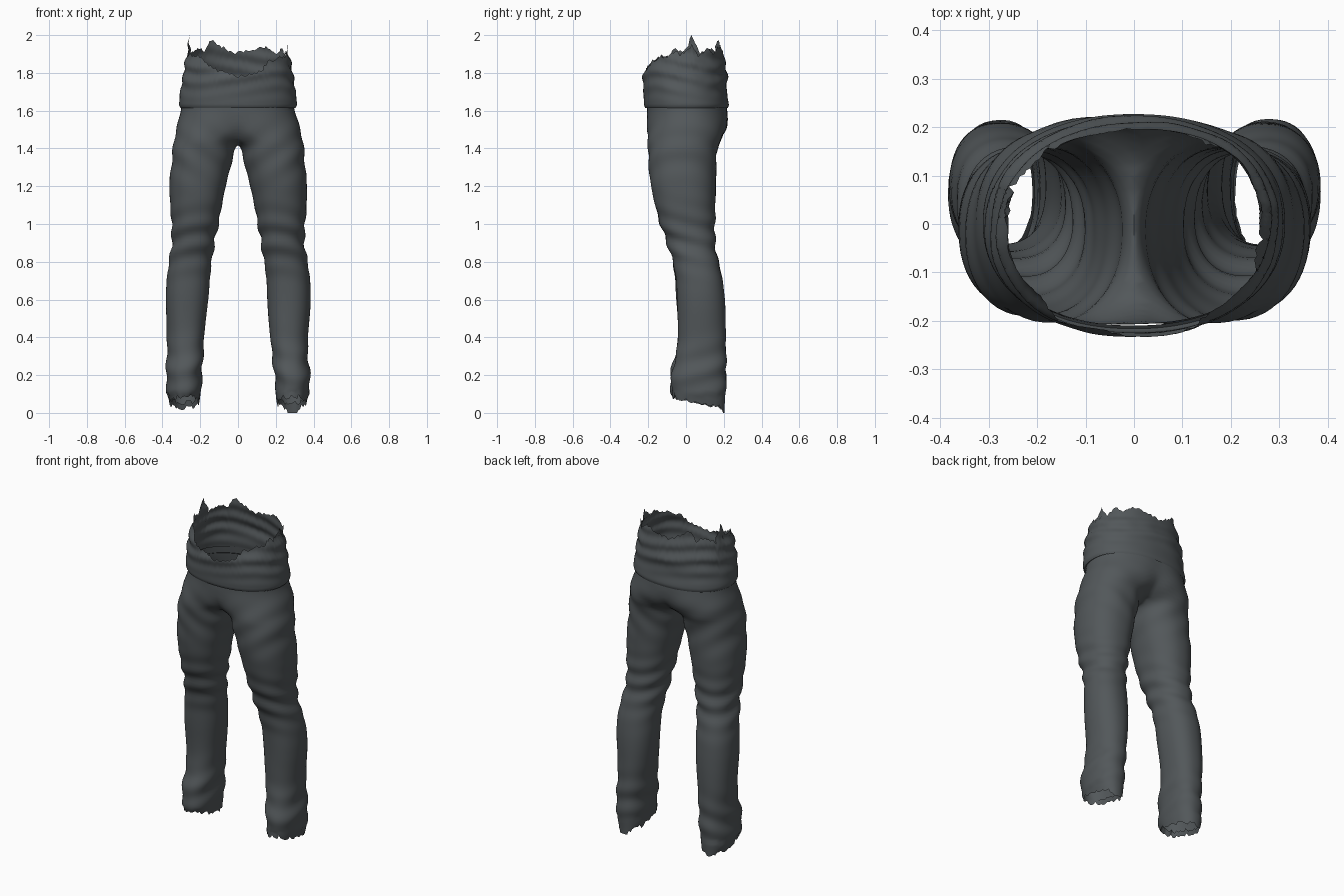
import bpy, bmesh, math, random
from mathutils import Vector, noise

if "Cube" in bpy.data.objects:
    bpy.data.objects.remove(bpy.data.objects["Cube"])

cloth = bpy.data.materials.new("charcoal cloth")
cloth.diffuse_color = (0.085, 0.096, 0.102, 1)
cloth.use_nodes = True
cloth.node_tree.nodes["Principled BSDF"].inputs["Base Color"].default_value = cloth.diffuse_color


def spline(rows, z):
    """Smoothly interpolate rows (z first, ascending) at height z."""
    i = max(0, min(len(rows) - 2, sum(r[0] <= z for r in rows) - 1))
    p0, p1 = rows[max(i - 1, 0)], rows[i]
    p2, p3 = rows[i + 1], rows[min(i + 2, len(rows) - 1)]
    h = p2[0] - p1[0]
    t = (z - p1[0]) / h
    out = []
    for k in range(1, len(p1)):
        m1 = (p2[k] - p0[k]) / (p2[0] - p0[0]) * h
        m2 = (p3[k] - p1[k]) / (p3[0] - p1[0]) * h
        out.append((2*t**3 - 3*t*t + 1) * p1[k] + (t**3 - 2*t*t + t) * m1
                   + (3*t*t - 2*t**3) * p2[k] + (t**3 - t*t) * m2)
    return out


def ring_point(row, a, power):
    """Point on a rounded cross-section; row = x inner, x outer, y front, y back."""
    x0, x1, y0, y1 = row
    c, s = math.cos(a), math.sin(a)
    f = lambda v: math.copysign(abs(v) ** (2 / power), v)
    return (x0 + x1) / 2 + (x1 - x0) / 2 * f(c), (y0 + y1) / 2 + (y1 - y0) / 2 * f(s)


def bump(z, mid, width):
    return math.exp(-((z - mid) / width) ** 2)


def skin(bm, rings):
    """Join closed rings of vertices with quads."""
    for lo, hi in zip(rings, rings[1:]):
        n = len(lo)
        for j in range(n):
            bm.faces.new((lo[j], lo[(j + 1) % n], hi[(j + 1) % n], hi[j]))


def finish(bm, name):
    mesh = bpy.data.meshes.new(name)
    bm.to_mesh(mesh)
    bm.free()
    mesh.materials.append(cloth)
    ob = bpy.data.objects.new(name, mesh)
    bpy.context.collection.objects.link(ob)
    bpy.context.view_layer.objects.active = ob
    ob.select_set(True)
    bpy.ops.object.shade_smooth_by_angle(angle=math.radians(50))
    ob.select_set(False)


# ---- trouser legs and hips: z, x inner, x outer, y front, y back
LEG = [(0.03, .205, .362, -.072, .203), (0.08, .198, .374, -.083, .207),
       (0.2, .188, .377, -.075, .210), (0.3, .180, .372, -.055, .210),
       (0.4, .174, .374, -.043, .210), (0.6, .157, .380, -.050, .205),
       (0.72, .150, .373, -.055, .190), (0.82, .137, .362, -.075, .165),
       (0.92, .120, .352, -.110, .152), (1.02, .100, .357, -.142, .153),
       (1.2, .064, .363, -.183, .158), (1.34, .030, .352, -.196, .160),
       (1.42, .004, .344, -.200, .172), (1.46, -.06, .337, -.202, .192),
       (1.52, -.17, .325, -.205, .214), (1.6, -.297, .303, -.208, .219),
       (1.66, -.297, .297, -.207, .212)]


def leg_folds(p, side):
    """Cloth folds at the knee, calf, ankle and thigh, as a push along the normal."""
    d = .007 * bump(p.z, .92, .14) * math.sin(58 * p.z + 16 * p.y + 9 * side * p.x)
    d += .006 * bump(p.z, .22, .13) * math.sin(45 * p.z - 14 * p.y + 12 * side * p.x + side)
    d += .004 * bump(p.z, 1.38, .14) * math.sin(40 * p.z - 30 * abs(p.x))
    d += .008 * noise.noise(Vector((p.x * 5, p.y * 5, p.z * 3.5)))
    return d * min(1, abs(p.x) / .06)


rng = random.Random(4)
bm = bmesh.new()
N = 56
for side in (-1, 1):
    half = bmesh.new()
    rings = []
    levels = [0.03 + (1.66 - 0.03) * i / 96 for i in range(97)]
    for k, z in enumerate(levels):
        row = spline(LEG, z)
        ring = []
        for j in range(N):
            x, y = ring_point(row, 2 * math.pi * j / N, 2.25)
            # hem is higher over the foot and ragged at the very bottom
            w = max(0, 1 - z / .35)
            zz = z + w * (.05 - .27 * (y - .0)) * .9
            if k == 0:
                zz += rng.uniform(-.014, .012)
            ring.append(half.verts.new((side * x, y, max(zz, .012))))
        rings.append(ring)
    skin(half, rings)
    # turned-under hem lip
    lip = [half.verts.new((v.co.x * .94 + side * .017, v.co.y * .94 + .004, v.co.z + .03))
           for v in rings[0]]
    skin(half, [lip, rings[0]])
    # torn scrap hanging from the rear of one hem
    if side == 1:
        for v in rings[0]:
            if abs(v.co.x - .29) < .03 and v.co.y > .1:
                v.co.z = 0
    # trim at the centre seam so the halves meet
    bmesh.ops.bisect_plane(half, geom=half.verts[:] + half.edges[:] + half.faces[:],
                           plane_co=(0, 0, 0), plane_no=(side, 0, 0),
                           clear_inner=True, dist=1e-5)
    if side == -1:
        bmesh.ops.reverse_faces(half, faces=half.faces[:])
    temp = bpy.data.meshes.new("temp")
    half.to_mesh(temp)
    half.free()
    bm.from_mesh(temp)
    bpy.data.meshes.remove(temp)
bmesh.ops.remove_doubles(bm, verts=bm.verts[:], dist=.0008)
# relax the seam into a soft cleft
for _ in range(10):
    bmesh.ops.smooth_vert(bm, verts=[v for v in bm.verts if abs(v.co.x) < .07
                          and 1.38 < v.co.z < 1.65], factor=.5,
                          use_axis_x=True, use_axis_y=True, use_axis_z=True)
bm.normal_update()
shift = [(v, v.normal * leg_folds(v.co, 1 if v.co.x > 0 else -1)) for v in bm.verts if v.co.z > .1]
for v, d in shift:
    v.co += d
finish(bm, "trousers")

# ---- fold-over waistband with a torn upper edge
BAND = [(1.615, -.305, .305, -.216, .222), (1.63, -.312, .312, -.222, .227),
        (1.7, -.305, .305, -.225, .216), (1.78, -.292, .292, -.229, .218),
        (1.85, -.280, .280, -.218, .208), (1.91, -.264, .264, -.196, .198),
        (2.0, -.262, .262, -.185, .184)]
# torn edge height by angle: 0 right, 90 back, 180 left, 270 front
RIM = [(0, 1.92), (8, 1.95), (16, 1.89), (32, 1.93), (46, 1.90), (58, 1.94), (75, 1.925),
       (92, 1.905), (104, 1.93), (122, 1.98), (130, 1.92), (146, 1.93), (160, 1.90),
       (172, 2.0), (182, 1.91), (196, 1.93), (206, 1.885), (222, 1.89), (238, 1.85),
       (252, 1.81), (262, 1.80), (270, 1.78), (280, 1.79), (292, 1.81), (304, 1.86),
       (318, 1.88), (334, 1.89), (346, 1.92), (352, 1.89), (360, 1.92)]


def rim_height(deg):
    for (a, h0), (b, h1) in zip(RIM, RIM[1:]):
        if a <= deg <= b:
            return h0 + (h1 - h0) * (deg - a) / (b - a)


rng = random.Random(9)
bm = bmesh.new()
N, ROWS = 144, 34
tops = [rim_height(360 * j / N) + rng.uniform(-.009, .009) for j in range(N)]
tops = [min(2.0, t) for t in tops]
tops[round(172 / 360 * N)] = 2.0
rings = []
for i in range(ROWS + 1):
    ring = []
    for j in range(N):
        a = 2 * math.pi * j / N
        z = 1.615 + (tops[j] - 1.615) * i / ROWS
        x, y = ring_point(spline(BAND, z), a, 2.2)
        # slanting cloth creases, stronger towards the top
        amp = .005 * min(1, max(0, (z - 1.64) / .15))
        r = 1 + amp / .25 * (math.sin(75 * z + 2.5 * math.sin(2 * a)) + .8 * noise.noise(
            Vector((3 * math.cos(a), 3 * math.sin(a), 16 * z))))
        ring.append(bm.verts.new((x * r, y * r, z)))
    rings.append(ring)
# lower edge turned in against the hips
under = [bm.verts.new((v.co.x * .97, v.co.y * .97, v.co.z + .006)) for v in rings[0]]
skin(bm, [under] + rings)
finish(bm, "waistband")
